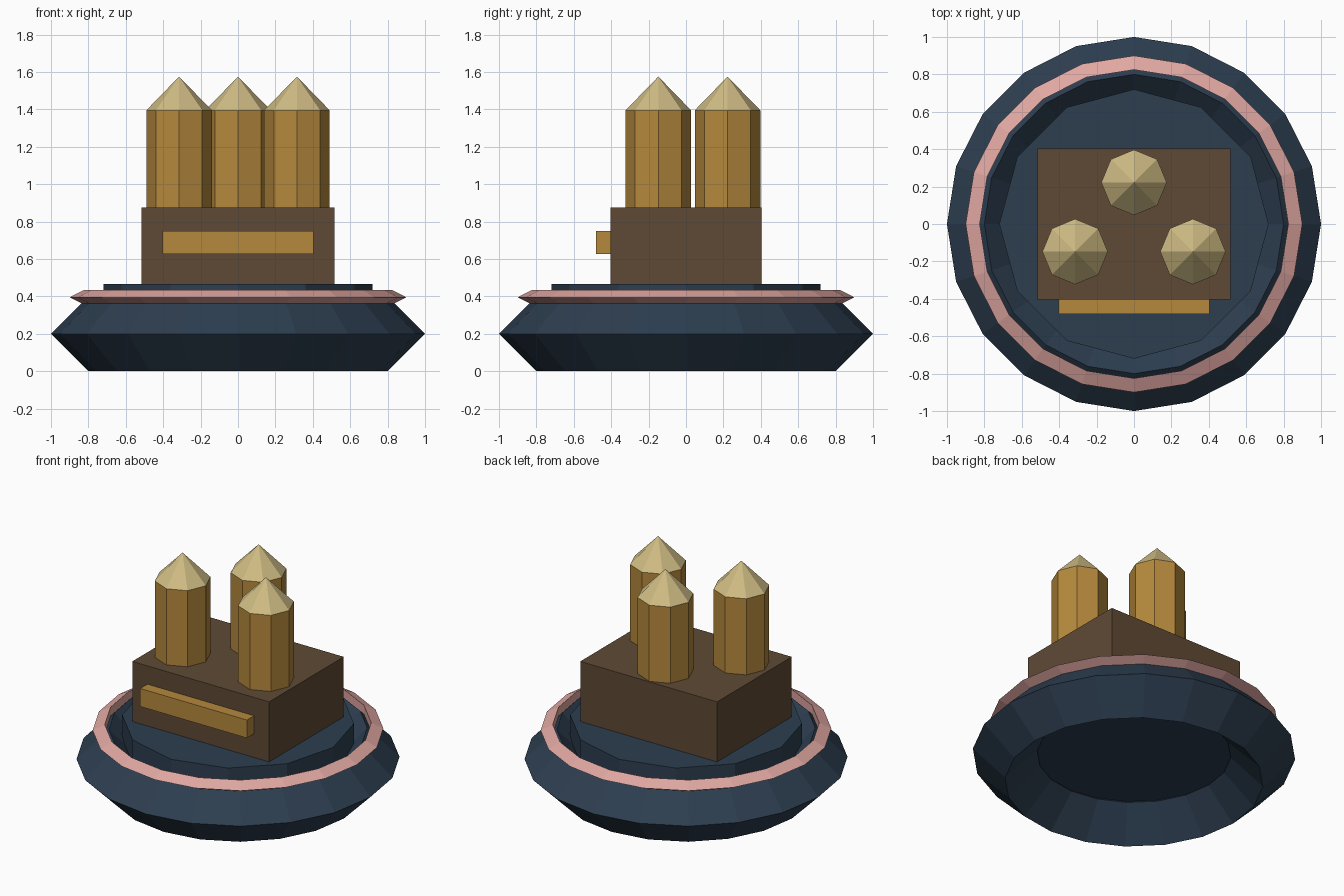
import bpy
import bmesh
from math import cos, sin, tau

cube = bpy.data.objects.get("Cube")
if cube:
    bpy.data.objects.remove(cube, do_unlink=True)


def material(name, hex_code):
    """Flat material from an sRGB hex colour."""
    srgb = [int(hex_code[i:i + 2], 16) / 255 for i in (0, 2, 4)]
    color = [((c + 0.055) / 1.055) ** 2.4 for c in srgb] + [1]
    mat = bpy.data.materials.new(name)
    mat.use_nodes = True
    mat.diffuse_color = color
    mat.node_tree.nodes["Principled BSDF"].inputs["Base Color"].default_value = color
    return mat


navy = material("navy", "2D3E50")
pink = material("dusty pink", "E0A7A1")
brown = material("brown", "5F4A35")
gold = material("gold", "B5893C")
cream = material("cream", "CFBC84")


def finish(name, bm, *mats):
    bmesh.ops.recalc_face_normals(bm, faces=bm.faces)
    mesh = bpy.data.meshes.new(name)
    bm.to_mesh(mesh)
    bm.free()
    for mat in mats:
        mesh.materials.append(mat)
    obj = bpy.data.objects.new(name, mesh)
    bpy.context.collection.objects.link(obj)
    return obj


def ring(name, profile, sides, mat):
    """Sweep a closed (radius, z) profile around the z axis."""
    bm = bmesh.new()
    loops = [[bm.verts.new((r * cos(tau * i / sides), r * sin(tau * i / sides), z))
              for r, z in profile] for i in range(sides)]
    n = len(profile)
    for i in range(sides):
        a, b = loops[i], loops[(i + 1) % sides]
        for j in range(n):
            k = (j + 1) % n
            bm.faces.new((a[j], b[j], b[k], a[k]))
    return finish(name, bm, mat)


def prism(bm, sides, radius, z0, z1):
    """Capped prism with a corner on the x axis; returns its top face."""
    points = [(radius * cos(tau * i / sides), radius * sin(tau * i / sides))
              for i in range(sides)]
    face = bm.faces.new([bm.verts.new((x, y, z0)) for x, y in points])
    bottom = bmesh.ops.duplicate(bm, geom=[face])
    bottom_face = next(g for g in bottom["geom"] if isinstance(g, bmesh.types.BMFace))
    for v in bottom_face.verts:
        v.co.z = z1
    low, high = list(face.verts), list(bottom_face.verts)
    high = [min(high, key=lambda h: (h.co.xy - v.co.xy).length) for v in low]
    for i in range(sides):
        j = (i + 1) % sides
        bm.faces.new((low[i], low[j], high[j], high[i]))
    return bottom_face


def box(name, low, high, mat):
    bm = bmesh.new()
    bmesh.ops.create_cube(bm, size=1)
    for v in bm.verts:
        v.co = [(a + b) / 2 + c * (b - a) for a, b, c in zip(low, high, v.co)]
    return finish(name, bm, mat)


# Faceted base ring, trim ring and inner platform
ring("base_ring", [(1, 0.2), (0.8, 0.4), (0.6, 0.2), (0.8, 0)], 20, navy)
ring("trim_ring", [(0.9, 0.395), (0.825, 0.434), (0.825, 0.357)], 20, pink)
bm = bmesh.new()
prism(bm, 12, 0.72, 0.215, 0.465)
finish("platform", bm, navy)

# Block with a bar on its front
box("block", (-0.517, -0.403, 0.465), (0.517, 0.403, 0.875), brown)
box("front_bar", (-0.403, -0.48, 0.627), (0.403, -0.4, 0.75), gold)


# Eight-sided posts with pointed tips
def post(name, x, y):
    bm = bmesh.new()
    top = prism(bm, 8, 0.175, 0.87, 1.395)
    tip = bmesh.ops.poke(bm, faces=[top])
    tip["verts"][0].co.z = 1.575
    for face in tip["faces"]:
        face.material_index = 1
    finish(name, bm, gold, cream).location = (x, y, 0)


post("left_post", 0.315, -0.148)
post("right_post", -0.315, -0.148)
post("back_post", 0, 0.222)
